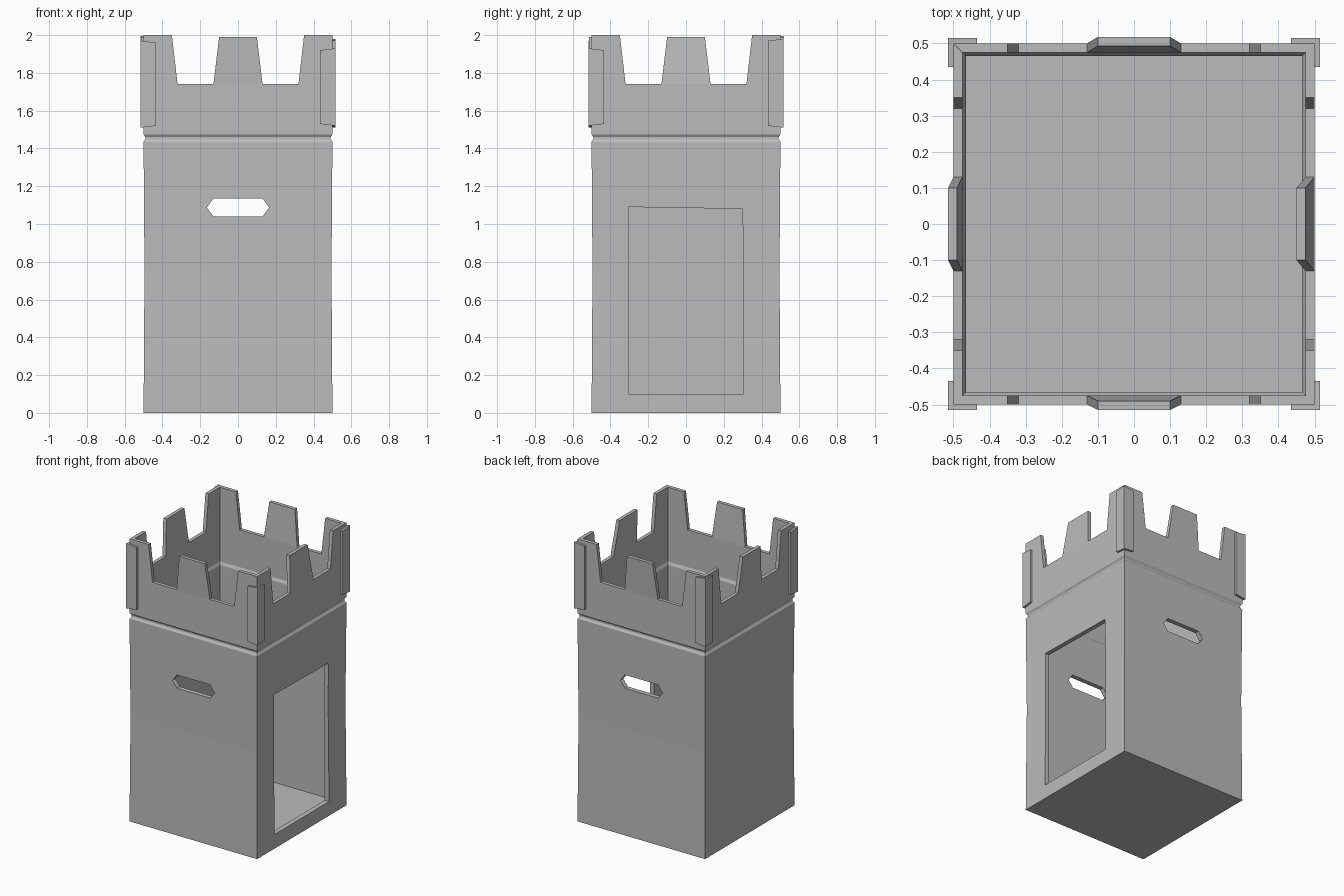
import bpy, bmesh, math
from mathutils import Matrix

cube = bpy.data.objects.get("Cube")
if cube:
    bpy.data.objects.remove(cube, do_unlink=True)

stone = bpy.data.materials.new("grey stone")
stone.use_nodes = True
COLOUR = (0.5, 0.5, 0.5, 1)
stone.diffuse_color = COLOUR
stone.node_tree.nodes["Principled BSDF"].inputs["Base Color"].default_value = COLOUR

OUT, IN = 0.5, 0.475


def finish(bm, name):
    bmesh.ops.recalc_face_normals(bm, faces=bm.faces)
    mesh = bpy.data.meshes.new(name)
    bm.to_mesh(mesh)
    bm.free()
    mesh.materials.append(stone)
    obj = bpy.data.objects.new(name, mesh)
    bpy.context.collection.objects.link(obj)
    return obj


def bridge(name, first, second, turn=0):
    """Solid between two matching outlines, turned about z by quarter turns."""
    bm = bmesh.new()
    a = [bm.verts.new(p) for p in first]
    b = [bm.verts.new(p) for p in second]
    bm.faces.new(a)
    bm.faces.new(b)
    n = len(a)
    for i in range(n):
        j = (i + 1) % n
        bm.faces.new((a[i], a[j], b[j], b[i]))
    bm.transform(Matrix.Rotation(turn * math.pi / 2, 4, "Z"))
    return finish(bm, name)


# Hollow square tower: rings run up the outside, over the rim and down inside
rings = [(OUT, 0), (0.495, 0.75), (OUT, 1.435), (0.49, 1.45), (0.49, 1.46), (OUT, 1.475),
         (OUT, 1.74), (IN, 1.74), (IN, 1.475), (0.465, 1.455), (0.465, 0.03)]
bm = bmesh.new()
loops = [[bm.verts.new((sx * r, sy * r, z)) for sx, sy in ((-1, -1), (1, -1), (1, 1), (-1, 1))]
         for r, z in rings]
for low, high in zip(loops, loops[1:]):
    for i in range(4):
        j = (i + 1) % 4
        bm.faces.new((low[i], low[j], high[j], high[i]))
bm.faces.new(loops[0])
bm.faces.new(loops[-1])
tower = finish(bm, "tower_walls")

# Cutters: window slot through front and back, doorway on one side
slot = [(-0.165, 1.087), (-0.13, 1.04), (0.13, 1.04), (0.165, 1.087), (0.13, 1.135), (-0.13, 1.135)]
door = [(-0.305, 0.1), (0.305, 0.1), (0.3, 1.08), (-0.305, 1.09)]
cutters = [
    bridge("slot_cutter", [(u, -0.7, z) for u, z in slot], [(u, 0.7, z) for u, z in slot]),
    bridge("door_cutter", [(u, -0.7, z) for u, z in door], [(u, -0.3, z) for u, z in door], 1),
]
for cutter in cutters:
    cut = tower.modifiers.new(cutter.name, "BOOLEAN")
    cut.object = cutter
    cut.operation = "DIFFERENCE"
    cut.solver = "EXACT"
    cutter.hide_render = True
    cutter.hide_set(True)
    cutter.display_type = "WIRE"

# Battlements: a leaning middle merlon and two mitred corner merlons per side
for turn, (side, lean) in enumerate((("front", 0.015), ("left", -0.025),
                                     ("back", 0.018), ("right", 0.015))):
    middle = [(-0.13, 1.74, 0), (0.13, 1.74, 0), (0.1, 1.99, lean), (-0.1, 1.99, lean)]
    bridge(side + "_middle_merlon", [(u, -OUT - d, z) for u, z, d in middle],
           [(u, -IN - d, z) for u, z, d in middle], turn)
    for s, end in ((-1, "a"), (1, "b")):
        corner = [(OUT, 1.74), (0.32, 1.74), (0.35, 2), (OUT, 2)]
        bridge(side + "_corner_merlon_" + end, [(s * u, -OUT, z) for u, z in corner],
               [(s * min(u, IN), -IN, z) for u, z in corner], turn)

# Corner brackets: L-shaped plates wrapped around each corner
for turn, (name, low, top) in enumerate((("front_right", 1.51, 1.97), ("front_left", 1.52, 1.93),
                                         ("back_left", 1.51, 1.98), ("back_right", 1.51, 1.995))):
    plan = [(-0.515, -0.515), (-0.435, -0.515), (-0.435, -0.495),
            (-0.495, -0.495), (-0.495, -0.435), (-0.515, -0.435)]
    # the free ends are cut slightly shorter than the corner
    bridge(name + "_corner_bracket",
           [(x, y, low + 0.12 * (max(x, y) + 0.515)) for x, y in plan],
           [(x, y, top - 0.12 * (max(x, y) + 0.515)) for x, y in plan], turn)
